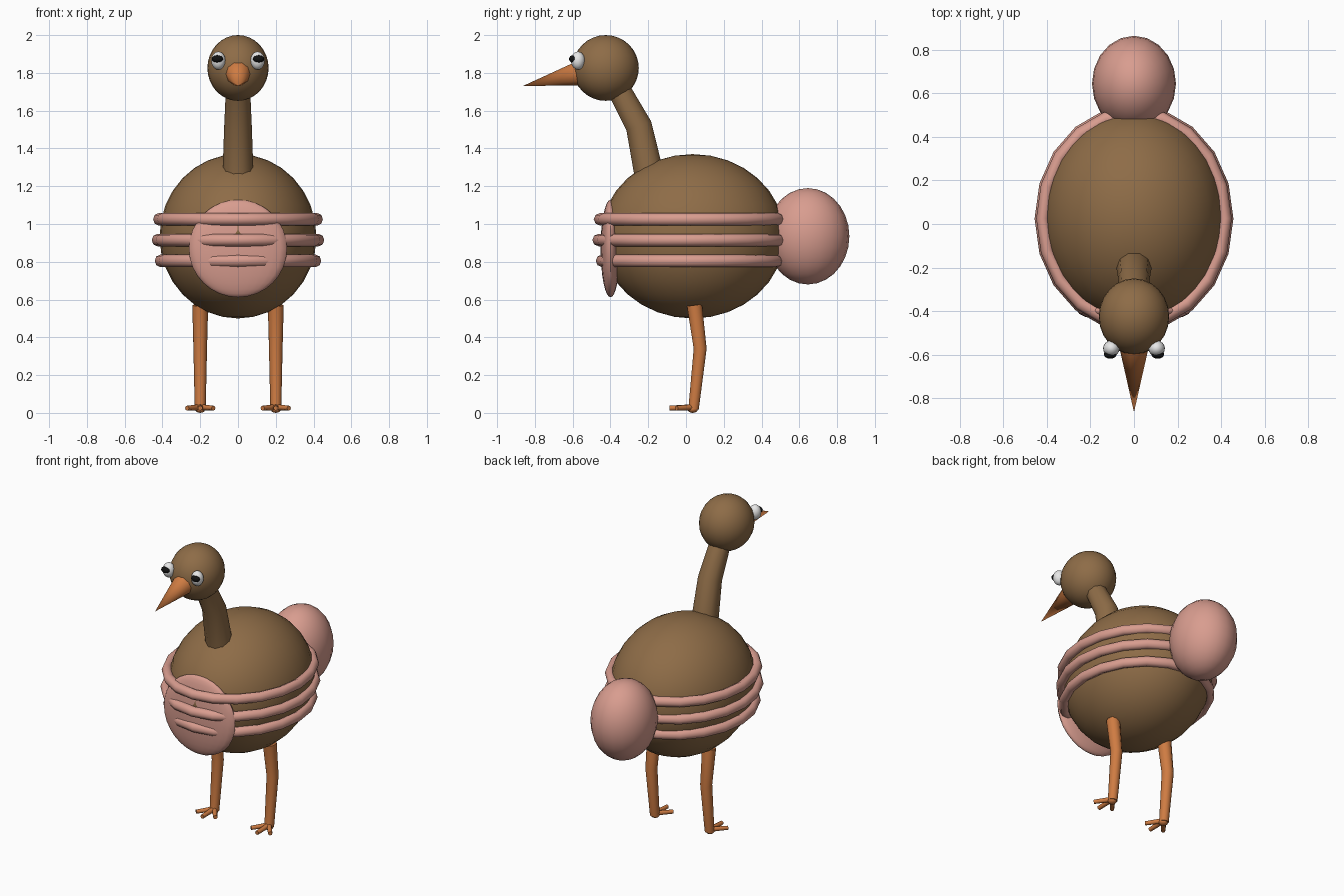
import bpy, math
from mathutils import Vector

if "Cube" in bpy.data.objects:
    bpy.data.objects.remove(bpy.data.objects["Cube"])


def material(name, rgb):
    m = bpy.data.materials.new(name)
    m.diffuse_color = (*rgb, 1)
    m.use_nodes = True
    m.node_tree.nodes["Principled BSDF"].inputs["Base Color"].default_value = m.diffuse_color
    return m


BROWN = material("brown feathers", (0.27, 0.15, 0.063))
PINK = material("pink", (0.69, 0.335, 0.275))
ORANGE = material("orange skin", (0.62, 0.2, 0.055))
WHITE = material("eye white", (0.85, 0.85, 0.85))
BLACK = material("pupil black", (0.006, 0.006, 0.006))


def finish(ob, name, mat, angle=60):
    ob.name = name
    ob.data.materials.append(mat)
    bpy.ops.object.select_all(action='DESELECT')
    ob.select_set(True)
    bpy.context.view_layer.objects.active = ob
    bpy.ops.object.transform_apply(location=False, rotation=True, scale=True)
    bpy.ops.object.shade_smooth_by_angle(angle=math.radians(angle))
    return ob


def ball(name, loc, radii, mat, seg=24, rings=16):
    bpy.ops.mesh.primitive_uv_sphere_add(segments=seg, ring_count=rings, radius=1, location=loc)
    ob = bpy.context.object
    ob.scale = radii
    return finish(ob, name, mat)


def tube(name, path, radii, mat, sides=10):
    """Closed tube in a plane of constant bend, rings set square to the path."""
    pts = [Vector(p) for p in path]
    verts, faces = [], []
    n = len(pts)
    for i, p in enumerate(pts):
        d = (pts[min(i + 1, n - 1)] - pts[max(i - 1, 0)]).normalized()
        u = d.cross(Vector((0, 1, 0) if abs(d.z) > 0.5 else (0, 0, 1))).normalized()
        v = d.cross(u)
        for k in range(sides):
            a = 2 * math.pi * k / sides
            verts.append(p + radii[i] * (math.cos(a) * u + math.sin(a) * v))
    for i in range(n - 1):
        for k in range(sides):
            j = (k + 1) % sides
            faces.append((i * sides + k, i * sides + j, (i + 1) * sides + j, (i + 1) * sides + k))
    faces += [tuple(reversed(range(sides))), tuple(range((n - 1) * sides, n * sides))]
    me = bpy.data.meshes.new(name)
    me.from_pydata(verts, [], faces)
    ob = bpy.data.objects.new(name, me)
    bpy.context.collection.objects.link(ob)
    return finish(ob, name, mat, 50)


# Body, chest patch and round tail
ball("body", (0, 0.035, 0.935), (0.415, 0.487, 0.435), BROWN, 32, 16)
ball("chest_patch", (0, -0.40, 0.87), (0.26, 0.052, 0.258), PINK)
ball("tail", (0, 0.645, 0.935), (0.193, 0.22, 0.255), PINK, 20, 14)

# Three bands round the body
for i, (z, rx, ry) in enumerate([(1.025, 0.42, 0.48), (0.915, 0.427, 0.487), (0.805, 0.412, 0.47)]):
    bpy.ops.mesh.primitive_torus_add(major_segments=20, minor_segments=8,
                                     major_radius=1, minor_radius=0.07, location=(0, 0.025, z))
    band = bpy.context.object
    band.scale = (rx, ry, 0.47)
    finish(band, f"body_band_{i + 1}", PINK)

# Neck and head
tube("neck", [(0, -0.195, 1.26), (0, -0.25, 1.52), (0, -0.36, 1.72)],
     (0.082, 0.073, 0.064), BROWN)
ball("head", (0, -0.425, 1.826), (0.162, 0.175, 0.174), BROWN)

# Beak, a cone pointing forward and slightly down
base, tip = Vector((0, -0.52, 1.808)), Vector((0, -0.865, 1.73))
bpy.ops.mesh.primitive_cone_add(vertices=10, radius1=0.078, radius2=0,
                                depth=(tip - base).length, location=(base + tip) / 2)
beak = bpy.context.object
beak.rotation_euler = (tip - base).to_track_quat('Z', 'X').to_euler()
finish(beak, "beak", ORANGE)

for side, s in (("left", 1), ("right", -1)):
    # Eye and pupil
    ball(f"{side}_eye", (0.104 * s, -0.572, 1.865), (0.038, 0.037, 0.048), WHITE, 16, 10)
    ball(f"{side}_pupil", (0.109 * s, -0.599, 1.874), (0.03, 0.02, 0.02), BLACK, 12, 8)
    # Bent leg
    x = 0.2 * s
    tube(f"{side}_leg", [(x, 0.045, 0.57), (x, 0.075, 0.34), (x, 0.04, 0.02)],
         (0.042, 0.036, 0.029), ORANGE)
    # Three spread toes
    for t, (dx, y) in enumerate([(-0.07, -0.05), (0, -0.088), (0.07, -0.05)]):
        tube(f"{side}_toe_{t + 1}", [(x, 0.04, 0.03), (x + dx, y, 0.025)],
             (0.016, 0.013), ORANGE, 8)
    ball(f"{side}_heel", (x, 0.035, 0.02), (0.028, 0.028, 0.02), ORANGE, 10, 8)
